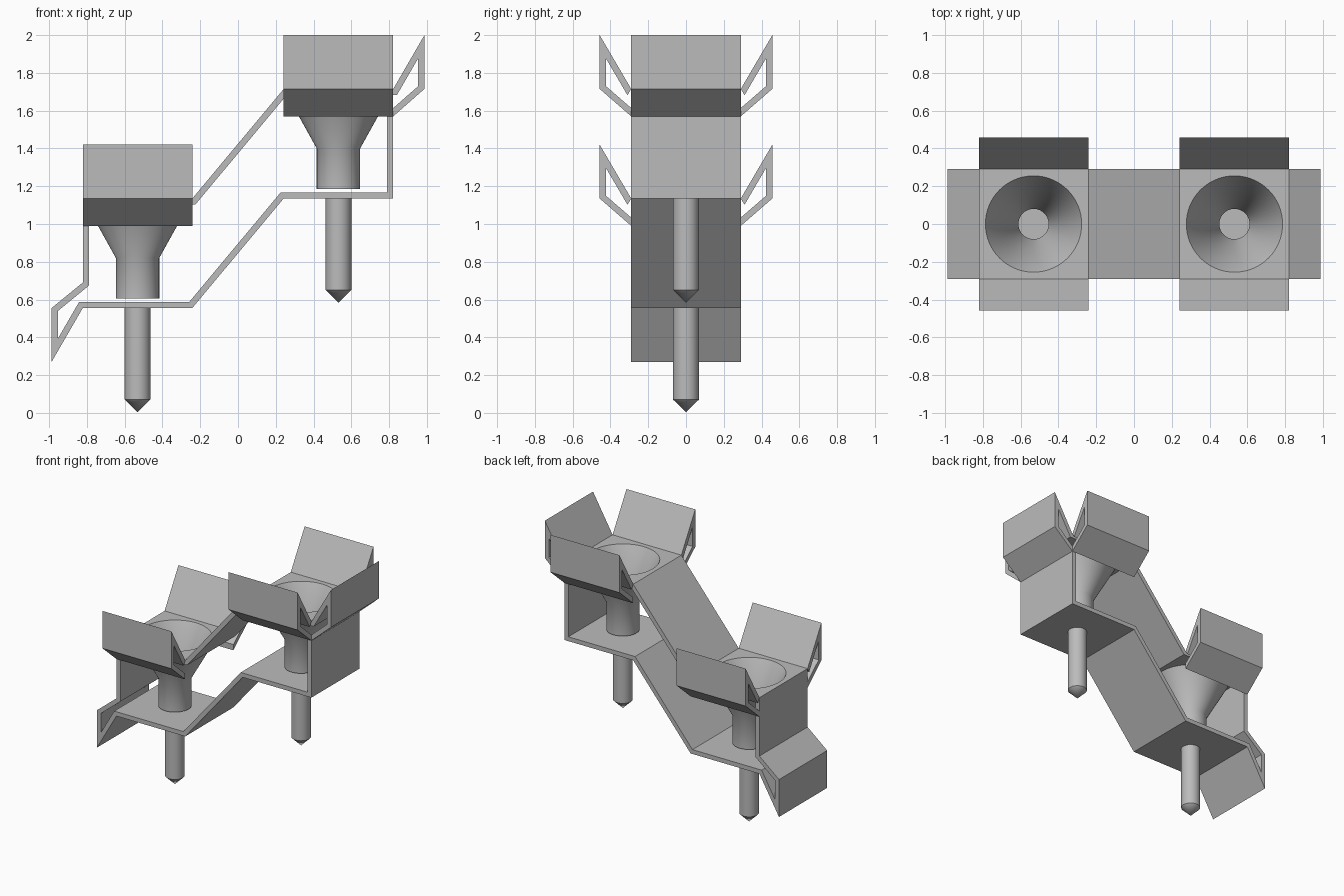
import bpy, bmesh, math
from mathutils import Vector

HALF = 0.29        # half width of the folded strip and of each socket
CENTRE = 0.532     # distance of each socket from the middle
WALL = 0.033       # sheet thickness
STEP = 0.58        # height difference between the two levels

cube = bpy.data.objects.get("Cube")
if cube:
    bpy.data.objects.remove(cube)

grey = bpy.data.materials.new("plain_grey")
grey.use_nodes = True
grey.diffuse_color = (0.5, 0.5, 0.5, 1)
grey.node_tree.nodes["Principled BSDF"].inputs["Base Color"].default_value = (0.5, 0.5, 0.5, 1)


def make_object(name, bm):
    bmesh.ops.recalc_face_normals(bm, faces=bm.faces)
    mesh = bpy.data.meshes.new(name)
    bm.to_mesh(mesh)
    bm.free()
    mesh.materials.append(grey)
    obj = bpy.data.objects.new(name, mesh)
    bpy.context.collection.objects.link(obj)
    return obj


def inset_loop(points, t):
    """Mitred offset of a clockwise closed outline towards its inside."""
    result = []
    for i, p in enumerate(points):
        p = Vector(p)
        a = (p - Vector(points[i - 1])).normalized()
        b = (Vector(points[(i + 1) % len(points)]) - p).normalized()
        na, nb = Vector((a.y, -a.x)), Vector((b.y, -b.x))
        result.append(p + (na + nb) * t / (1 + na.dot(nb)))
    return result


def sheet(name, outer, inner, closed, place, lo, hi):
    """Extrude a band between two paired outlines from lo to hi."""
    bm = bmesh.new()
    rows = [[bm.verts.new(place(p, d)) for p in line]
            for line in (outer, inner) for d in (lo, hi)]
    o0, o1, i0, i1 = rows
    n = len(outer)
    for k in range(n if closed else n - 1):
        j = (k + 1) % n
        for a, b in ((o0, o1), (i0, i1), (o0, i0), (o1, i1)):
            bm.faces.new((a[k], a[j], b[j], b[k]))
    if not closed:
        for k in (0, n - 1):
            bm.faces.new((o0[k], o1[k], i1[k], i0[k]))
    return make_object(name, bm)


def lathe(name, profile, x, z, closed=False):
    """Revolve a radius/height profile about a vertical axis."""
    bm = bmesh.new()
    verts = [bm.verts.new((r, 0, h)) for r, h in profile]
    count = len(verts)
    for k in range(count if closed else count - 1):
        bm.edges.new((verts[k], verts[(k + 1) % count]))
    bmesh.ops.spin(bm, geom=bm.verts[:] + bm.edges[:], axis=(0, 0, 1), cent=(0, 0, 0),
                   angle=math.tau, steps=64)
    bmesh.ops.remove_doubles(bm, verts=bm.verts, dist=0.0001)
    obj = make_object(name, bm)
    obj.location = (x, 0, z)
    return obj


def smooth(obj):
    bpy.ops.object.select_all(action='DESELECT')
    obj.select_set(True)
    bpy.context.view_layer.objects.active = obj
    bpy.ops.object.shade_smooth_by_angle(angle=math.radians(30))


# Continuous folded strip running through both levels
E, C = CENTRE + HALF, CENTRE - HALF
outline = [(-E, 1.135), (-C, 1.135), (C, 1.715), (E, 1.715), (0.987, 2.0), (0.987, 1.715),
           (E, 1.57), (E, 1.135), (C, 1.135), (-C, 0.555), (-E, 0.555), (-0.987, 0.27),
           (-0.987, 0.555), (-E, 0.69)]
strip = sheet("folded_strip", outline, inset_loop(outline, WALL), True,
              lambda p, d: (p[0], d, p[1]), -HALF, HALF)

# Heights below are for the lower level
flap_outer = [(HALF, 1.135), (0.457, 1.42), (0.457, 1.135), (HALF, 0.99)]
flap_inner = [(0.31, 1.102), (0.424, 1.297), (0.424, 1.15), (HALF, 1.034)]
funnel = [(0.255, 1.135), (0.08, 0.82), (0.08, 0.605), (0.115, 0.605), (0.115, 0.82), (0.276, 1.11)]
pin = [(0, 0.57), (0.068, 0.57), (0.068, 0.07), (0, 0.003)]

for label, x, z in (("lower", -CENTRE, 0), ("upper", CENTRE, STEP)):
    # Hollow flaps at the front and back of the socket
    for side, s in (("front", -1), ("back", 1)):
        sheet(f"{label}_{side}_flap", flap_outer, flap_inner, False,
              lambda p, d: (d, s * p[0], p[1] + z), x - HALF, x + HALF)

    # Funnel with its tube, and the pin under the floor
    smooth(lathe(f"{label}_funnel", funnel, x, z, closed=True))
    smooth(lathe(f"{label}_pin", pin, x, z))

    # Round opening in the top sheet
    cutter = lathe(f"{label}_hole_cutter", [(0, 1.05), (0.255, 1.05), (0.255, 1.2), (0, 1.2)], x, z)
    cutter.hide_render = True
    cutter.hide_set(True)
    cut = strip.modifiers.new(f"{label}_hole", 'BOOLEAN')
    cut.operation = 'DIFFERENCE'
    cut.solver = 'EXACT'
    cut.object = cutter
